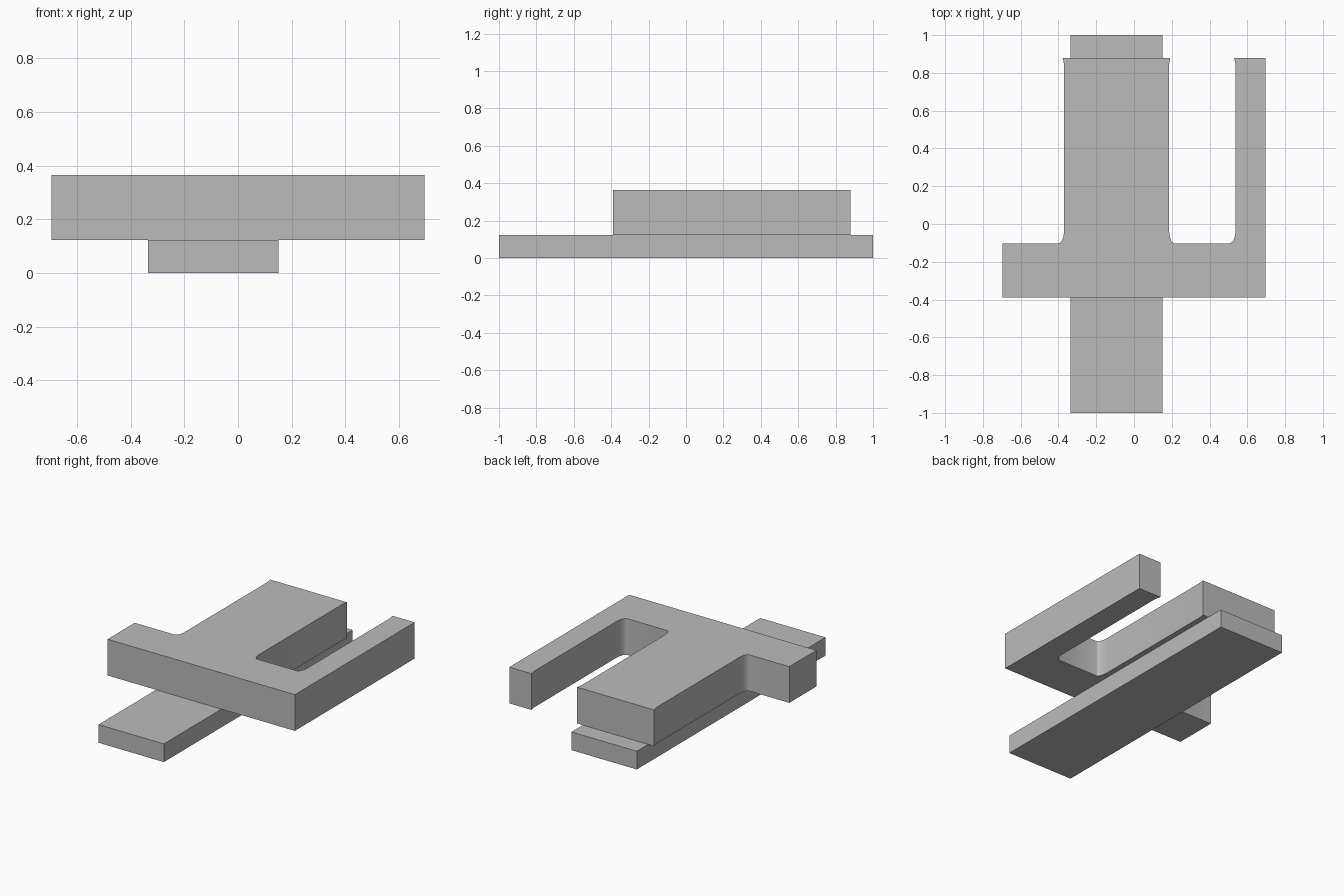
import bpy, bmesh, math

cube = bpy.data.objects.get("Cube")
if cube:
    bpy.data.objects.remove(cube, do_unlink=True)

grey = bpy.data.materials.new("plain grey")
grey.use_nodes = True
color = (0.5, 0.5, 0.5, 1)
grey.diffuse_color = color
grey.node_tree.nodes["Principled BSDF"].inputs["Base Color"].default_value = color


def fillet(start, end, corner, steps=8):
    """Quarter ellipse from start to end, tangent to the lines through corner."""
    pts = []
    for i in range(steps + 1):
        t = math.pi / 2 * i / steps
        a, b = 1 - math.sin(t), 1 - math.cos(t)
        pts.append(tuple(c + (s - c) * a + (e - c) * b
                         for s, e, c in zip(start, end, corner)))
    return pts


def extrude_profile(name, points, bottom, top):
    bm = bmesh.new()
    face = bm.faces.new([bm.verts.new((x, y, bottom)) for x, y in points])
    moved = bmesh.ops.extrude_face_region(bm, geom=[face])["geom"]
    bmesh.ops.translate(bm, vec=(0, 0, top - bottom),
                        verts=[v for v in moved if isinstance(v, bmesh.types.BMVert)])
    bmesh.ops.recalc_face_normals(bm, faces=bm.faces)
    mesh = bpy.data.meshes.new(name)
    bm.to_mesh(mesh)
    bm.free()
    mesh.materials.append(grey)
    obj = bpy.data.objects.new(name, mesh)
    bpy.context.collection.objects.link(obj)
    bpy.ops.object.select_all(action="DESELECT")
    obj.select_set(True)
    bpy.context.view_layer.objects.active = obj
    bpy.ops.object.shade_smooth_by_angle(angle=math.radians(30))
    return obj


# Long flat strip underneath
left, right = -0.335, 0.15
extrude_profile("lower_strip", [(left, -1), (right, -1), (right, 1), (left, 1)], 0, 0.122)

# Forked plate: cross bar, wide tongue and narrow prong with rounded inner corners
side, front, step, back = 0.695, -0.39, -0.102, 0.88
curve_end, flare = -0.03, 0.845
tongue_l, tongue_r, prong = -0.37, 0.186, 0.538
outline = [(-side, front), (side, front), (side, back),
           (prong - 0.008, back), (prong, flare)]
outline += fillet((prong, curve_end), (prong - 0.033, step), (prong, step))
outline += fillet((tongue_r + 0.026, step), (tongue_r, curve_end), (tongue_r, step))
outline += [(tongue_r, flare), (tongue_r + 0.006, back),
            (tongue_l - 0.008, back), (tongue_l, flare)]
outline += fillet((tongue_l, curve_end), (tongue_l - 0.03, step), (tongue_l, step))
outline += [(-side, step)]
extrude_profile("forked_plate", outline, 0.122, 0.365)
